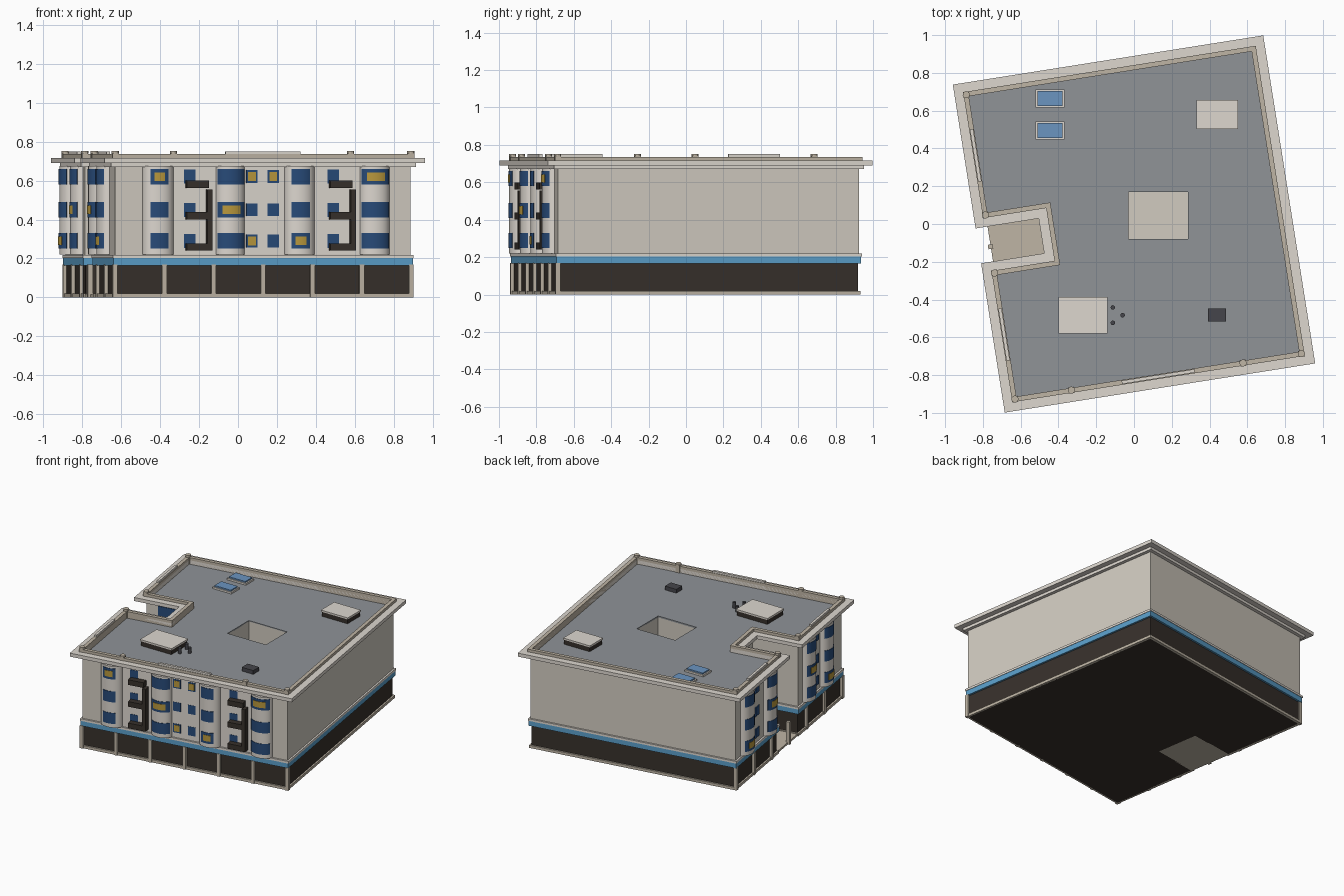
import bpy, bmesh, math

if "Cube" in bpy.data.objects:
    bpy.data.objects.remove(bpy.data.objects["Cube"])

ROT = math.radians(9)          # the whole block is turned 9 degrees
HX, HY = 0.768, 0.815          # half size of the wall block
ROWS = (0.29, 0.45, 0.62)      # window row heights


def mat(name, hexcol):
    lin = [(int(hexcol[i:i + 2], 16) / 255) ** 2.2 for i in (0, 2, 4)]
    m = bpy.data.materials.new(name)
    m.diffuse_color = (*lin, 1)
    m.use_nodes = True
    m.node_tree.nodes["Principled BSDF"].inputs["Base Color"].default_value = m.diffuse_color
    return m


WALL = mat("wall", "D0CABF")
PALE = mat("pale_trim", "DCD6CE")
STONE = mat("stone", "BDB3A3")
DARK = mat("dark_bronze", "3A342F")
DECK = mat("roof_deck", "8E9296")
BLUE = mat("blue_band", "5B9DC8")
GLASS = mat("glass", "2C4C78")
LIT = mat("lit_window", "B8973F")
SKY = mat("skylight_glass", "6A93BF")
METAL = mat("grey_metal", "47474C")


def finish(name, bm, m, rot=ROT, smooth=False):
    bmesh.ops.recalc_face_normals(bm, faces=bm.faces)
    me = bpy.data.meshes.new(name)
    bm.to_mesh(me)
    bm.free()
    me.materials.append(m)
    ob = bpy.data.objects.new(name, me)
    ob.rotation_euler.z = rot
    bpy.context.collection.objects.link(ob)
    if smooth:
        bpy.ops.object.select_all(action='DESELECT')
        ob.select_set(True)
        bpy.context.view_layer.objects.active = ob
        bpy.ops.object.shade_smooth_by_angle(angle=math.radians(35))
    return ob


def prism(name, pts, z0, z1, m, rot=ROT, smooth=False):
    bm = bmesh.new()
    lo = [bm.verts.new((x, y, z0)) for x, y in pts]
    hi = [bm.verts.new((x, y, z1)) for x, y in pts]
    bm.faces.new(lo)
    bm.faces.new(hi)
    n = len(pts)
    for i in range(n):
        j = (i + 1) % n
        bm.faces.new((lo[i], lo[j], hi[j], hi[i]))
    return finish(name, bm, m, rot, smooth)


def box(name, x0, x1, y0, y1, z0, z1, m, rot=ROT):
    return prism(name, [(x0, y0), (x1, y0), (x1, y1), (x0, y1)], z0, z1, m, rot)


def outline(d):
    """Plan of the block with its left notch, offset outward by d."""
    x, y = HX + d, HY + d
    nx, n0, n1 = -0.43 - d, -0.143 + d, 0.172 - d
    return [(-x, -y), (x, -y), (x, y), (-x, y), (-x, n1), (nx, n1), (nx, n0), (-x, n0)]


def ring(name, d0, d1, z0, z1, m):
    bm = bmesh.new()
    L = [[bm.verts.new((x, y, z)) for x, y in outline(d)]
         for d, z in ((d0, z0), (d1, z0), (d1, z1), (d0, z1))]
    for k in range(4):
        a, b = L[k], L[(k + 1) % 4]
        for i in range(8):
            j = (i + 1) % 8
            bm.faces.new((a[i], a[j], b[j], b[i]))
    return finish(name, bm, m)


# facade frames: s runs along the wall, o points outward
front = lambda s, o: (s, -HY - o)
left = lambda s, o: (-HX - o, s)
notch = lambda s, o: (s, 0.172 - o)


def panel(name, f, s, w, z0, z1, o0, o1, m):
    pts = [f(s - w / 2, o0), f(s + w / 2, o0), f(s + w / 2, o1), f(s - w / 2, o1)]
    return prism(name, pts, z0, z1, m)


def arc(f, c, w, depth, a0, a1, off=0.0, n=14):
    out = []
    for i in range(n + 1):
        a = math.radians(a0 + (a1 - a0) * i / n)
        out.append(f(c + (w / 2 + off) * math.cos(a), (depth + off) * math.sin(a)))
    return out


def bay(f, c, w, spread, lit=(), depth=0.055):
    """Rounded bay with three curved window bands."""
    prism("rounded_bay", arc(f, c, w, depth, 0, 180), 0.22, 0.675, PALE, smooth=True)
    for r, z in enumerate(ROWS):
        for on, off, k, h in ((True, 0.003, 1, 0.04), (r in lit, 0.006, 0.55, 0.022)):
            if on:
                a, b = 90 - spread * k, 90 + spread * k
                pts = arc(f, c, w, depth, a, b, off) + arc(f, c, w, depth, b, a, -0.004)
                prism("bay_window", pts, z - h, z + h, GLASS if k == 1 else LIT, smooth=True)


def window(f, s, w, z, h=0.033, lit=False):
    panel("window", f, s, w, z - h, z + h, -0.005, 0.006, GLASS)
    if lit:
        panel("lit_pane", f, s, w * 0.7, z - h * 0.7, z + h * 0.7, 0, 0.009, LIT)


# main block, roof deck and central light well
body = prism("upper_walls", outline(0), 0.2, 0.68, WALL)
deck = prism("roof_deck", outline(-0.008), 0.676, 0.687, DECK)
well = box("light_well_cutter", -0.03, 0.285, -0.08, 0.17, 0.23, 0.9, WALL, 0)
for ob in (body, deck):
    md = ob.modifiers.new("light_well", 'BOOLEAN')
    md.operation, md.object, md.solver = 'DIFFERENCE', well, 'EXACT'
    bpy.context.view_layer.objects.active = ob
    bpy.ops.object.modifier_apply(modifier=md.name)
well.hide_render = True
bpy.data.objects.remove(well)

# podium, bands, cornice and parapet
prism("podium", outline(-0.004), 0.0, 0.2, DARK)
box("notch_paving", -HX, -0.43, -0.143, 0.172, 0.0, 0.015, STONE)
ring("plinth", -0.01, 0.008, 0.0, 0.02, STONE)
ring("blue_band", -0.01, 0.01, 0.165, 0.202, BLUE)
ring("band_cap", -0.01, 0.013, 0.202, 0.218, PALE)
ring("lower_cornice", -0.01, 0.024, 0.67, 0.69, PALE)
ring("cornice", -0.01, 0.064, 0.69, 0.716, PALE)
ring("parapet", -0.01, 0.016, 0.687, 0.736, STONE)

# podium columns on front and left
for i in range(7):
    t = -1 + i / 3
    panel("front_column", front, t * 0.77, 0.024, 0, 0.168, -0.012, 0.014, STONE)
    panel("left_column", left, t * 0.81, 0.024, 0, 0.168, -0.012, 0.014, STONE)

# front facade: pale infill, bays, windows and balconies
panel("front_infill", front, 0.015, 1.2, 0.22, 0.672, -0.005, 0.004, PALE)
bay(front, -0.545, 0.16, 58 * 0.6, (2,))
bay(front, -0.17, 0.15, 64, (1,))
bay(front, 0.19, 0.155, 36, (0,))
bay(front, 0.58, 0.155, 62, (2,))
for z in ROWS:
    window(front, -0.058, 0.058, z, lit=z != 0.45)
    window(front, 0.053, 0.058, z, lit=z == ROWS[2])
    for c in (-0.36, 0.385):
        window(front, c - 0.02, 0.06, z, 0.036)
for c in (-0.345, 0.4):
    for z in (0.24, 0.4, 0.562):
        panel("balcony", front, c, 0.115, z, z + 0.038, 0, 0.05, DARK)
    panel("balcony_post", front, c + 0.062, 0.026, 0.24, 0.555, 0, 0.05, DARK)

# left facade: bays either side of the notch, windows inside it
for c, lit in ((0.66, (0,)), (0.31, (1,)), (-0.29, (1,)), (-0.56, (0,))):
    bay(left, c, 0.15, 60, lit)
for c in (0.485, -0.425):
    for z in ROWS:
        window(left, c, 0.06, z)
for z in ROWS:
    window(notch, -0.6, 0.16, z, 0.038)

# parapet raised panels and post caps
panel("raised_parapet", front, 0.0, 0.39, 0.73, 0.75, -0.006, 0.012, PALE)
for c in (0.49, -0.47):
    panel("raised_parapet", left, c, 0.28, 0.73, 0.75, -0.006, 0.012, PALE)
posts = [front(s, 0.002) for s in (-0.768, -0.465, 0.455, 0.768)]
posts += [left(s, 0.002) for s in (0.17, -0.141, 0.815)]
for x, y in posts:
    box("parapet_post", x - 0.016, x + 0.016, y - 0.016, y + 0.016, 0.687, 0.742, STONE)
    ring_pts = [(x + 0.019 * math.cos(k * math.pi / 6), y + 0.019 * math.sin(k * math.pi / 6))
                for k in range(12)]
    prism("post_cap", ring_pts, 0.74, 0.752, STONE)

# roof equipment, square to the world axes
for x, y, w, d in ((0.44, 0.58, 0.21, 0.145), (-0.27, -0.483, 0.25, 0.185)):
    box("roof_hut", x - w / 2, x + w / 2, y - d / 2, y + d / 2, 0.68, 0.722, DARK, 0)
    w, d = w + 0.01, d + 0.01
    box("roof_hut_lid", x - w / 2, x + w / 2, y - d / 2, y + d / 2, 0.722, 0.734, PALE, 0)
for y in (0.665, 0.495):
    box("skylight_frame", -0.522, -0.368, y - 0.048, y + 0.048, 0.68, 0.7, PALE, 0)
    box("skylight_glass", -0.512, -0.378, y - 0.04, y + 0.04, 0.69, 0.71, SKY, 0)
box("roof_unit", 0.393, 0.487, -0.517, -0.447, 0.68, 0.715, METAL, 0)
for x, y in ((-0.112, -0.442), (-0.06, -0.483), (-0.112, -0.523)):
    pts = [(x + 0.012 * math.cos(k * math.pi / 6), y + 0.012 * math.sin(k * math.pi / 6))
           for k in range(12)]
    prism("roof_vent", pts, 0.68, 0.73, METAL, 0, True)
